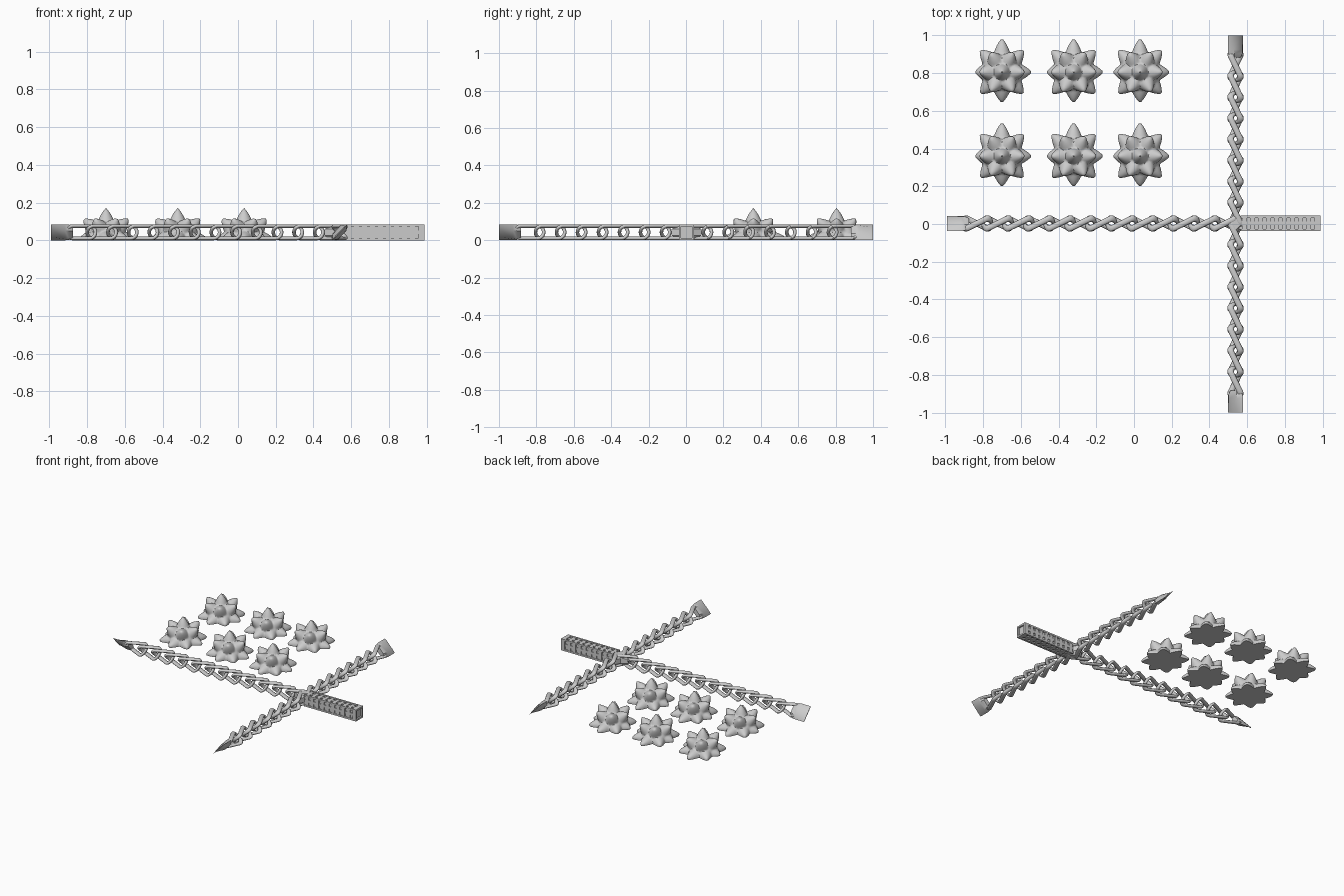
import bpy, bmesh, math
from mathutils import Vector

if "Cube" in bpy.data.objects:
    bpy.data.objects.remove(bpy.data.objects["Cube"])

HUB = Vector((0.538, 0.003, 0.0425))
H = 0.0425
UP = Vector((0, 0, 1))


def mesh_object(name, bm, smooth=None):
    bmesh.ops.recalc_face_normals(bm, faces=bm.faces)
    me = bpy.data.meshes.new(name)
    bm.to_mesh(me)
    bm.free()
    ob = bpy.data.objects.new(name, me)
    bpy.context.collection.objects.link(ob)
    if smooth:
        finish(ob, smooth)
    return ob


def finish(ob, angle):
    bpy.ops.object.select_all(action='DESELECT')
    bpy.context.view_layer.objects.active = ob
    ob.select_set(True)
    bpy.ops.object.shade_smooth_by_angle(angle=math.radians(angle))


def loft(bm, rings):
    vs = [[bm.verts.new(p) for p in r] for r in rings]
    n = len(rings[0])
    for a, b in zip(vs, vs[1:]):
        for i in range(n):
            bm.faces.new((a[i], a[(i + 1) % n], b[(i + 1) % n], b[i]))
    bm.faces.new(vs[0])
    bm.faces.new(vs[-1])


def arm(name, out, length, count):
    """Twisted-link chain arm with a diagonal wedge blade at its end."""
    right = out.cross(UP)
    body = length - 0.105
    pitch = body / count
    wide = 1.8                      # strands are wider than they are tall
    cu = bpy.data.curves.new(name, 'CURVE')
    cu.dimensions = '3D'
    cu.bevel_depth = 0.0095
    cu.bevel_resolution = 3
    half, h = pitch * 0.5 + 0.022, 0.033
    for k in range(count):
        sp = cu.splines.new('POLY')
        n = 36
        sp.points.add(n - 1)
        sp.use_cyclic_u = True
        for i in range(n):
            t = 2 * math.pi * (i + 0.5) / n
            x = math.copysign(half - h, math.cos(t)) + h * math.cos(t)
            p = (HUB + out * (pitch * (k + 0.5) + x)
                 - right * (0.021 * x / half * math.sin(t)) + UP * (h * math.sin(t)))
            sp.points[i].co = (*p, 1)
    ob = bpy.data.objects.new(name + "_chain", cu)
    bpy.context.collection.objects.link(ob)
    bpy.ops.object.select_all(action='DESELECT')
    bpy.context.view_layer.objects.active = ob
    ob.select_set(True)
    bpy.ops.object.convert(target='MESH')
    ob = bpy.context.object
    for v in ob.data.vertices:
        v.co += right * ((v.co - HUB).dot(right) * (wide - 1))
    finish(ob, 60)

    # wedge blade: broad across the up-left diagonal, thin at the tip
    a = (UP * H - right * 0.04)
    b = (UP * 0.04 + right * H).normalized()
    rings = []
    for d, w, th in [(body - 0.012, 0.72, 0.016), (body + 0.008, 0.95, 0.021),
                     (body + 0.03, 1, 0.019), (length, 1, 0.002)]:
        c = HUB + out * d
        rings.append([c + a * w, c + a * w * 0.55 + b * th, c - a * w * 0.55 + b * th,
                      c - a * w, c - a * w * 0.55 - b * th, c + a * w * 0.55 - b * th])
    bm = bmesh.new()
    loft(bm, rings)
    mesh_object(name + "_blade", bm, 35)


arm("long_arm", Vector((-1, 0, 0)), 1.53, 13)
arm("left_guard", Vector((0, -1, 0)), 1.003, 8)
arm("right_guard", Vector((0, 1, 0)), 0.997, 8)


# four-pointed junction piece
def star(z, r, q):
    return [Vector((HUB.x + (r if i % 2 == 0 else q) * math.cos(i * math.pi / 4),
                    HUB.y + (r if i % 2 == 0 else q) * math.sin(i * math.pi / 4), z)) for i in range(8)]


bm = bmesh.new()
loft(bm, [star(0.003, 0.035, 0.026), star(0.025, 0.08, 0.036),
          star(0.06, 0.08, 0.036), star(0.082, 0.035, 0.026)])
mesh_object("junction", bm, 30)


# grip: square core, stacked rings and lengthwise rails leaving small pockets
def box(bm, x0, x1, y0, y1, z0, z1):
    r = bmesh.ops.create_cube(bm, size=1)
    for v in r['verts']:
        v.co = Vector(((x0 + x1) / 2 + v.co.x * (x1 - x0), HUB.y + (y0 + y1) / 2 + v.co.y * (y1 - y0),
                       (z0 + z1) / 2 + v.co.z * (z1 - z0)))


X0, X1, N = 0.565, 0.988, 10
W = 0.041
bm = bmesh.new()
box(bm, X0 - 0.02, X1 - 0.012, -0.032, 0.032, H - 0.032, H + 0.032)
mesh_object("grip_core", bm)

bm = bmesh.new()
step = (X1 - X0) / N
for i in range(N - 1):
    x = X0 + step * (i + 0.5)
    box(bm, x - step * 0.3, x + step * 0.3, -W + 0.002, W - 0.002, 0.002, 2 * H - 0.002)
mesh_object("grip_rings", bm)

bm = bmesh.new()
box(bm, X0, X1 - 0.013, -0.009, 0.009, 0.003, 2 * H - 0.003)
box(bm, X0, X1 - 0.013, 0.003 - W, W - 0.003, H - 0.009, H + 0.009)
for s in (-1, 1):
    for t in (-1, 1):
        box(bm, X0, X1 - 0.005, s * (W - 0.006) - 0.006, s * (W - 0.006) + 0.006,
            H + t * (H - 0.006) - 0.006, H + t * (H - 0.006) + 0.006)
mesh_object("grip_rails", bm)

# open square frame at the grip end
bm = bmesh.new()
for s in (-1, 1):
    box(bm, X1 - 0.03, X1, s * (W - 0.006) - 0.006, s * (W - 0.006) + 0.006, 0, 2 * H)
    box(bm, X1 - 0.03, X1, -W, W, H + s * (H - 0.006) - 0.006, H + s * (H - 0.006) + 0.006)
mesh_object("grip_end_frame", bm)

# spiked half balls resting on a flat cut base: (azimuth, elevation, length)
spikes = [(i * 45, 3, ln) for i, ln in
          enumerate([0.16, 0.168, 0.182, 0.168, 0.145, 0.165, 0.165, 0.165])]
spikes += [(i * 60, 44, 0.168) for i in range(6)]
spikes.append((0, 90, 0.172))
dirs = []
for az, el, ln in spikes:
    az, el = math.radians(az), math.radians(el)
    dirs.append((Vector((math.cos(el) * math.cos(az), math.cos(el) * math.sin(az), math.sin(el))), ln))

bm = bmesh.new()
bmesh.ops.create_icosphere(bm, subdivisions=5, radius=1)
CORE = 0.108
for v in bm.verts:
    d = v.co.normalized()
    r = CORE
    for s, ln in dirs:
        ang = d.angle(s) / math.radians(25)
        if ang < 1:
            r = max(r, CORE + (ln - CORE) * (1 - ang) ** 1.25)
    v.co = d * r
cut = bmesh.ops.bisect_plane(bm, geom=bm.verts[:] + bm.edges[:] + bm.faces[:],
                             plane_co=(0, 0, 0), plane_no=(0, 0, 1), clear_inner=True)
bmesh.ops.holes_fill(bm, edges=[e for e in bm.edges if e.is_boundary], sides=0)
first = mesh_object("spiked_ball", bm, 50)
for i, x in enumerate((-0.70, -0.32, 0.032)):
    for j, y in enumerate((0.36, 0.805)):
        ob = first if i + j == 0 else first.copy()
        if ob is not first:
            bpy.context.collection.objects.link(ob)
        ob.name = f"spiked_ball_{i}_{j}"
        ob.location = (x, y, 0)
